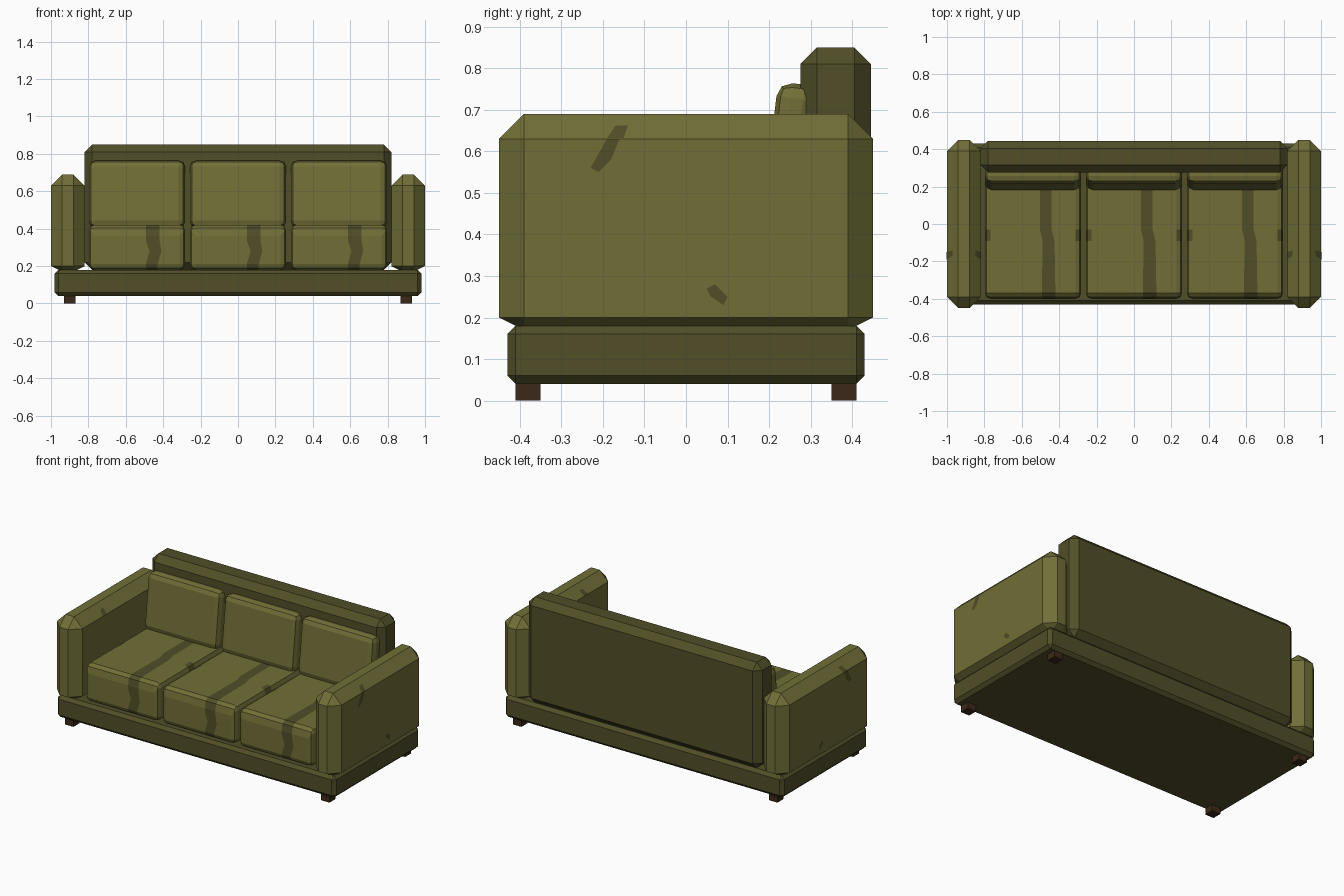
import bpy, bmesh
from mathutils import Vector

old = bpy.data.objects.get("Cube")
if old:
    bpy.data.objects.remove(old, do_unlink=True)


def material(name, rgb):
    m = bpy.data.materials.new(name)
    m.use_nodes = True
    m.diffuse_color = (*rgb, 1)
    m.node_tree.nodes["Principled BSDF"].inputs["Base Color"].default_value = (*rgb, 1)
    return m


OLIVE = material("olive fabric", (0.165, 0.158, 0.038))
DARK = material("dark olive fabric", (0.083, 0.077, 0.021))
WOOD = material("dark brown wood", (0.045, 0.022, 0.009))


def chamfer_box(size, bevel=0.0, segments=1):
    bm = bmesh.new()
    bmesh.ops.create_cube(bm, size=1)
    bmesh.ops.scale(bm, vec=size, verts=bm.verts)
    if bevel:
        bmesh.ops.bevel(bm, geom=bm.edges[:], offset=bevel, segments=segments,
                        profile=0.5, affect='EDGES')
    return bm


def add_object(name, bm, location, *mats):
    mesh = bpy.data.meshes.new(name)
    bm.to_mesh(mesh)
    bm.free()
    for m in mats:
        mesh.materials.append(m)
    ob = bpy.data.objects.new(name, mesh)
    ob.location = location
    bpy.context.collection.objects.link(ob)
    return ob


def cut(bm, co, normal):
    bmesh.ops.bisect_plane(bm, geom=bm.verts[:] + bm.edges[:] + bm.faces[:],
                           plane_co=co, plane_no=normal)


# Base and backrest
add_object("base", chamfer_box((1.96, 0.86, 0.14), 0.02), (0, 0, 0.11), DARK)
add_object("backrest", chamfer_box((1.64, 0.17, 0.67), 0.04), (0, 0.36, 0.515), DARK)


# Stain on an arm: a thin flat patch turned outward
def patch(name, points, outward):
    bm = bmesh.new()
    face = bm.faces.new([bm.verts.new(p) for p in points])
    face.normal_update()
    if face.normal.dot(outward) < 0:
        face.normal_flip()
    add_object(name, bm, outward * 0.002, DARK)


for side, s in (("left", 1), ("right", -1)):
    # Arm: chamfered box with a shallow underside
    bm = chamfer_box((0.18, 0.9, 0.55), 0.06)
    for v in bm.verts:
        if v.co.z < -0.27:
            v.co.z += 0.03
    add_object(side + "_arm", bm, (s * 0.91, 0, 0.415), OLIVE)

    out = Vector((s, 0, 0))
    upper = [(-0.19, 0.63), (-0.16, 0.63), (-0.18, 0.58), (-0.21, 0.55), (-0.23, 0.56)]
    lower = [(0.05, 0.27), (0.07, 0.28), (0.1, 0.25), (0.09, 0.23), (0.06, 0.25)]
    patch(side + "_arm_upper_stain", [(s, y, z) for y, z in upper], out)
    patch(side + "_arm_lower_stain", [(s, y, z) for y, z in lower], out)
    for part, edge, step in (("outer", 1.0, -0.03), ("inner", 0.82, 0.03)):
        strip = [(s * edge, -0.19, 0.63), (s * edge, -0.15, 0.63),
                 (s * (edge + step), -0.14, 0.66), (s * (edge + step), -0.17, 0.66)]
        patch(f"{side}_arm_{part}_edge_stain", strip,
              Vector((-s * step, 0, abs(step))).normalized())

    # Feet
    for end, y in (("front", -0.38), ("back", 0.38)):
        add_object(f"{side}_{end}_foot", chamfer_box((0.06, 0.06, 0.06)),
                   (s * 0.9, y, 0.03), WOOD)


# Sideways wander of the stripe along the cushion
def stripe_shift(y, z, right_edge):
    if y < -0.3:
        shift = 0.025 if abs(z + 0.02) < 0.03 else 0.005
        return shift + (0.01 if right_edge and z > 0.03 else 0)
    return 0.01 if abs(y + 0.03) < 0.04 else -0.005


LEFT_EDGE, RIGHT_EDGE = 0.042, 0.105
for label, x in (("right", -0.54), ("middle", 0), ("left", 0.54)):
    # Seat cushion with a broad rounded front edge
    bm = chamfer_box((0.515, 0.68, 0.24), 0.03, 2)
    for v in bm.verts:
        if v.co.z > 0.08 and v.co.y < -0.335:
            v.co.z -= 0.03
        elif v.co.z > 0.1 and v.co.y < -0.32:
            v.co.z -= 0.008
    for edge in (LEFT_EDGE, RIGHT_EDGE):
        cut(bm, (edge, 0, 0), (1, 0, 0))
    for y in (-0.03, 0.03, 0.2):
        cut(bm, (0, y, 0), (0, 1, 0))
    for z in (-0.02, 0.04):
        cut(bm, (0, 0, z), (0, 0, 1))
    # Stripe across the top and front, small worn spots on the sides
    for f in bm.faces:
        c = f.calc_center_median()
        striped = LEFT_EDGE < c.x < RIGHT_EDGE and c.z > -0.119 and c.y < 0.33
        worn = abs(c.x) > 0.235 and -0.03 < c.y < 0.03
        f.material_index = int(striped or worn)
    for v in bm.verts:
        for edge in (LEFT_EDGE, RIGHT_EDGE):
            if abs(v.co.x - edge) < 0.001:
                v.co.x += stripe_shift(v.co.y, v.co.z, edge == RIGHT_EDGE)
                break
    add_object(label + "_seat_cushion", bm, (x, -0.06, 0.3), OLIVE, DARK)

    # Back cushion leaning on the backrest
    back = add_object(label + "_back_cushion", chamfer_box((0.515, 0.1, 0.36), 0.035, 2),
                      (x, 0.25, 0.583), OLIVE)
    back.rotation_euler.x = -0.12
